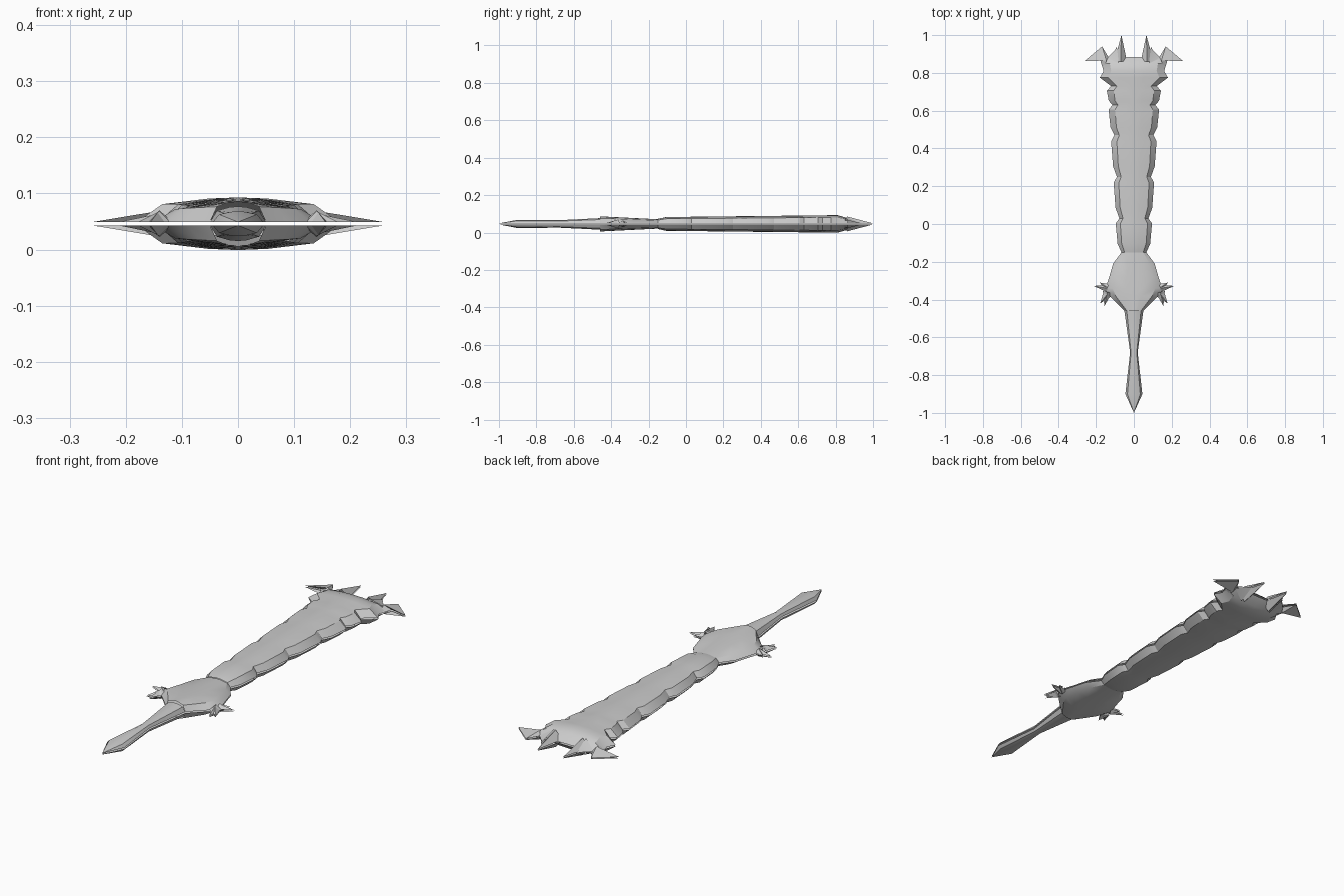
import bpy, bmesh, math
from mathutils import Vector

cube = bpy.data.objects.get("Cube")
if cube:
    bpy.data.objects.remove(cube)

MIDDLE = 0.046   # height of the split between upper and lower shell
EDGE = 0.003     # half of the gap along the split

steel = bpy.data.materials.new("grey steel")
steel.use_nodes = True
steel.diffuse_color = (0.6, 0.6, 0.6, 1)
shader = steel.node_tree.nodes["Principled BSDF"]
shader.inputs["Base Color"].default_value = steel.diffuse_color


def finish(name, bm):
    """Turn a quarter shell into an object mirrored sideways and downwards."""
    bmesh.ops.remove_doubles(bm, verts=bm.verts, dist=EDGE / 10)
    bm.normal_update()
    for face in bm.faces:
        if face.normal.z < 0:
            face.normal_flip()
    mesh = bpy.data.meshes.new(name)
    bm.to_mesh(mesh)
    bm.free()
    mesh.materials.append(steel)
    part = bpy.data.objects.new(name, mesh)
    part.location.z = MIDDLE
    bpy.context.collection.objects.link(part)
    mirror = part.modifiers.new("Mirror", 'MIRROR')
    mirror.use_axis = (True, False, True)
    mirror.merge_threshold = EDGE / 10
    bpy.ops.object.select_all(action='DESELECT')
    part.select_set(True)
    bpy.context.view_layer.objects.active = part
    bpy.ops.object.shade_smooth_by_angle(angle=math.radians(30))


def shell(name, outline, height):
    """Loft lens-shaped half sections along an outline of half widths."""
    bm = bmesh.new()
    previous = None
    for width, y in outline:
        top = min(height(y), width)
        section = [(0, top), (width * 0.3, top * 0.96), (width * 0.75, top * 0.75),
                   (width, EDGE)]
        ring = [bm.verts.new((x, y, max(z, EDGE))) for x, z in section]
        if previous:
            for i in range(len(ring) - 1):
                bm.faces.new((previous[i], previous[i + 1], ring[i + 1], ring[i]))
        previous = ring
    finish(name, bm)


def spike(name, apex, outline):
    """Fan from a raised apex down to an outline lying on the split."""
    bm = bmesh.new()
    top = bm.verts.new(apex)
    rim = [bm.verts.new((x, y, EDGE)) for x, y in outline]
    for start, end in zip(rim, rim[1:]):
        bm.faces.new((top, start, end))
    finish(name, bm)


def barb(name, root, tip, width, height):
    """Pointed spike with a straight ridge from its raised root to its tip."""
    root, tip = Vector(root), Vector(tip)
    side = (tip - root).orthogonal().normalized() * width
    spike(name, (root.x, root.y, height), [root + side, tip, root - side])


def blade_outline():
    """Notched edge: every scallop opens quickly and swells to the next notch."""
    notches = [-0.15, 0.03, 0.25, 0.47, 0.63, 0.72]
    for start, end in zip(notches, notches[1:]):
        notch_width = 0.075 + start * 0.06
        for along, swell in ((0, 0), (0.25, 0.02), (0.85, 0.03)):
            yield notch_width + swell, start + (end - start) * along
    # Flare at the blade end
    yield from [(0.12, 0.73), (0.18, 0.775), (0.16, 0.81), (0.17, 0.85), (0.14, 0.885)]


def blade_height(y):
    return min(0.038 + y * 0.011, 0.065 + y / 4, 0.885 - y)


# Grip with its pointed pommel
shell("grip", [(0, -1), (0.045, -0.9), (0.02, -0.68), (0.05, -0.46)],
      lambda y: 0.04 + y * 0.02)

# Guard, widest near the claws and thinning towards the blade
shell("guard", [(0.05, -0.46), (0.09, -0.42), (0.13, -0.38), (0.15, -0.34),
                (0.13, -0.28), (0.11, -0.21), (0.066, -0.15)],
      lambda y: 0.0175 - y * 0.05)

# Blade
shell("blade", blade_outline(), blade_height)

# Forked end of the blade
barb("end_prong", (0.07, 0.86), (0.066, 1), 0.034, 0.04)
spike("prong_shoulder", (0.08, 0.85, 0.038), [(0.09, 0.94), (0.1, 0.92), (0.14, 0.88)])
spike("side_horn", (0.145, 0.865, 0.022),
      [(0.16, 0.81), (0.18, 0.875), (0.26, 0.863), (0.168, 0.94), (0.135, 0.885)])

# Claws on the guard
barb("lower_claw", (0.14, -0.36), (0.156, -0.435), 0.024, 0.024)
barb("outer_claw", (0.14, -0.37), (0.178, -0.42), 0.024, 0.022)
barb("hook_claw", (0.14, -0.34), (0.213, -0.328), 0.02, 0.018)
barb("upper_claw", (0.14, -0.335), (0.18, -0.31), 0.02, 0.018)
